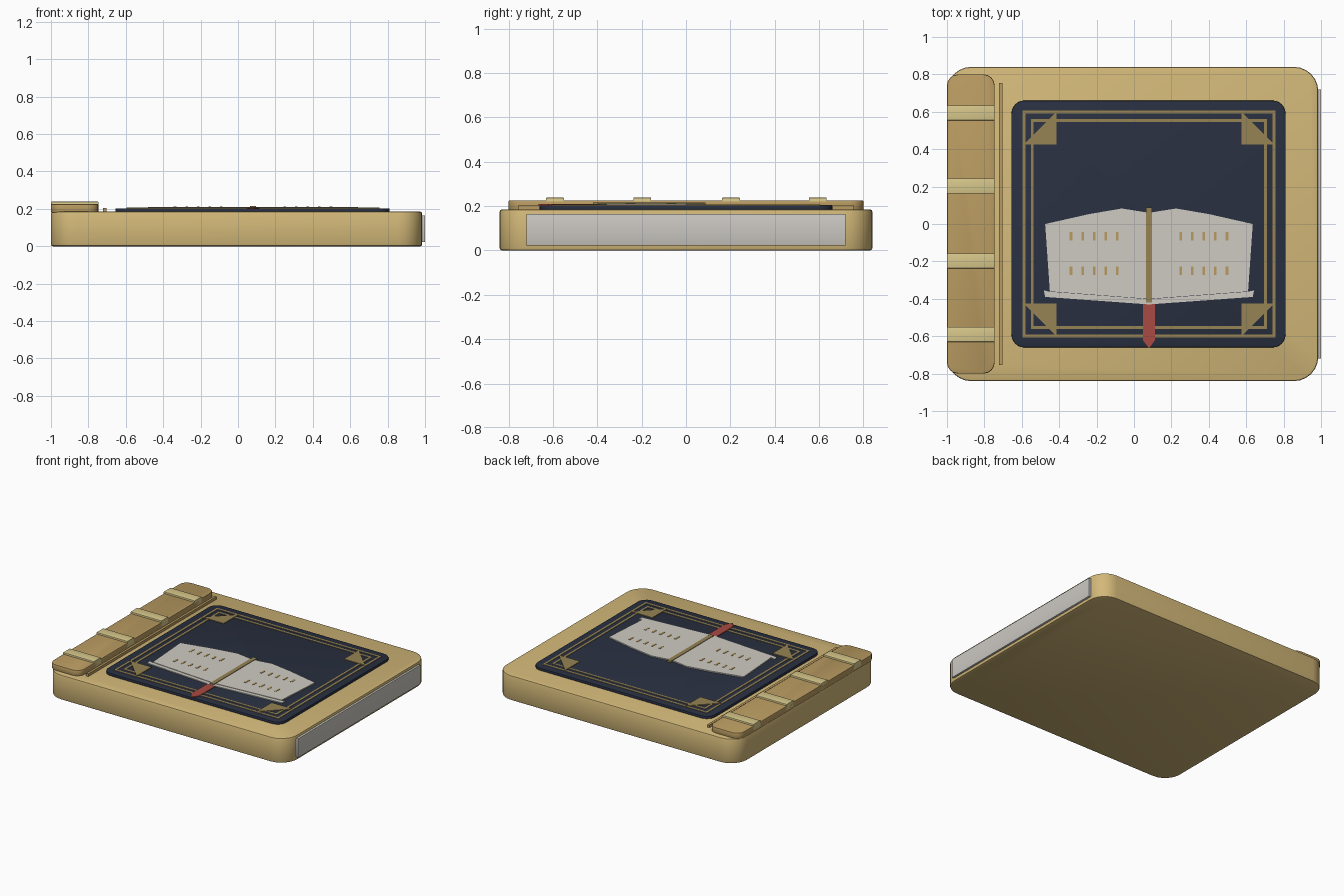
import bpy, bmesh, math

if "Cube" in bpy.data.objects:
    bpy.data.objects.remove(bpy.data.objects["Cube"])

CX = 0.08  # centre of the cover panel decoration


def material(name, rgb):
    m = bpy.data.materials.new(name)
    m.diffuse_color = (*rgb, 1)
    m.use_nodes = True
    m.node_tree.nodes["Principled BSDF"].inputs["Base Color"].default_value = m.diffuse_color
    return m


GOLD = material("gold", (0.65, 0.48, 0.19))
BRONZE = material("bronze", (0.49, 0.33, 0.12))
PALE = material("pale_gold", (0.69, 0.58, 0.26))
TRIM = material("trim", (0.31, 0.23, 0.09))
NAVY = material("navy", (0.022, 0.029, 0.052))
PAPER = material("paper", (0.62, 0.60, 0.54))
EDGE = material("page_edge", (0.60, 0.58, 0.54))
RED = material("red", (0.40, 0.07, 0.055))


def prism(name, loops, z0, z1, mat, bevel=0):
    """Extrude one or more outlines from z0 to z1."""
    bm = bmesh.new()
    for pts in loops:
        face = bm.faces.new([bm.verts.new((x, y, z0)) for x, y in pts])
        ext = bmesh.ops.extrude_face_region(bm, geom=[face])
        top = [v for v in ext["geom"] if isinstance(v, bmesh.types.BMVert)]
        bmesh.ops.translate(bm, verts=top, vec=(0, 0, z1 - z0))
    bm.normal_update()
    bmesh.ops.recalc_face_normals(bm, faces=bm.faces)
    if bevel:
        rim = [e for e in bm.edges if abs(e.verts[0].co.z - e.verts[1].co.z) < 1e-6]
        bmesh.ops.bevel(bm, geom=rim, offset=bevel, segments=2, profile=0.5, affect='EDGES')
    me = bpy.data.meshes.new(name)
    bm.to_mesh(me)
    bm.free()
    me.materials.append(mat)
    ob = bpy.data.objects.new(name, me)
    bpy.context.collection.objects.link(ob)
    bpy.context.view_layer.objects.active = ob
    ob.select_set(True)
    bpy.ops.object.shade_smooth_by_angle(angle=math.radians(30))
    ob.select_set(False)
    return ob


def rect(x0, x1, y0, y1):
    return [(x0, y0), (x1, y0), (x1, y1), (x0, y1)]


def rounded(x0, x1, y0, y1, r, n=6):
    pts = []
    for cx, cy, a in ((x1 - r, y1 - r, 0), (x0 + r, y1 - r, 90),
                      (x0 + r, y0 + r, 180), (x1 - r, y0 + r, 270)):
        for i in range(n + 1):
            t = math.radians(a + 90 * i / n)
            pts.append((cx + r * math.cos(t), cy + r * math.sin(t)))
    return pts


def flip_x(pts):
    return [(2 * CX - x, y) for x, y in reversed(pts)]


def flip_y(pts):
    return [(x, -y) for x, y in reversed(pts)]


# Closed book body, page block and spine
prism("book_body", [rounded(-1, 0.985, -0.84, 0.84, 0.13)], 0, 0.185, GOLD, 0.01)
prism("page_block", [rect(0.8, 1.0, -0.72, 0.72)], 0.022, 0.165, EDGE, 0.004)
prism("spine", [rounded(-1, -0.745, -0.8, 0.8, 0.06, 4)], 0.18, 0.226, BRONZE, 0.006)
for i, y in enumerate((-0.59, -0.197, 0.203, 0.594)):
    prism(f"spine_band_{i + 1}", [rect(-1, -0.745, y - 0.04, y + 0.04)], 0.19, 0.238, PALE, 0.003)
prism("hinge_strip", [rect(-0.722, -0.704, -0.755, 0.755)], 0.18, 0.205, BRONZE)

# Cover panel
prism("cover_panel", [rounded(-0.655, 0.81, -0.66, 0.66, 0.07)], 0.18, 0.203, NAVY, 0.004)


# Double border lines
def border(name, hx, hy, w, z):
    prism(name, [rect(CX - hx, CX + hx, hy - w, hy), rect(CX - hx, CX + hx, -hy, w - hy),
                 rect(CX - hx, CX - hx + w, w - hy, hy - w),
                 rect(CX + hx - w, CX + hx, w - hy, hy - w)], 0.2, z, TRIM)


border("outer_border", 0.677, 0.606, 0.016, 0.206)
border("inner_border", 0.632, 0.562, 0.016, 0.206)

# Corner triangles
tri = [(-0.59, 0.425), (-0.415, 0.425), (-0.415, 0.6)]
prism("corner_ornaments", [tri, flip_x(tri), flip_y(tri), flip_x(flip_y(tri))], 0.2, 0.208, TRIM)

# Open book emblem: pages, lower page edges, text marks
page = [(-0.45, -0.36), (CX, -0.40), (CX, 0.06), (-0.065, 0.083), (-0.24, 0.053), (-0.475, 0.0)]
prism("emblem_pages", [page, flip_x(page)], 0.2, 0.211, PAPER)
lip = [(-0.475, -0.39), (CX, -0.43), (CX, -0.402), (-0.45, -0.362), (-0.482, -0.355)]
prism("emblem_page_edges", [lip, flip_x(lip)], 0.2, 0.209, PAPER)
marks = []
for y in (-0.065, -0.25):
    for i in range(5):
        x = -0.337 + 0.062 * i
        m = rect(x - 0.007, x + 0.007, y - 0.023, y + 0.023)
        marks += [m, flip_x(m)]
prism("emblem_text_marks", marks, 0.205, 0.213, BRONZE)

# Emblem spine and ribbon
prism("emblem_spine", [rect(CX - 0.016, CX + 0.016, -0.42, 0.087)], 0.2, 0.215, TRIM)
prism("ribbon", [[(CX - 0.033, -0.40), (CX - 0.033, -0.62), (CX, -0.665),
                  (CX + 0.033, -0.62), (CX + 0.033, -0.40)]], 0.2, 0.2085, RED)
